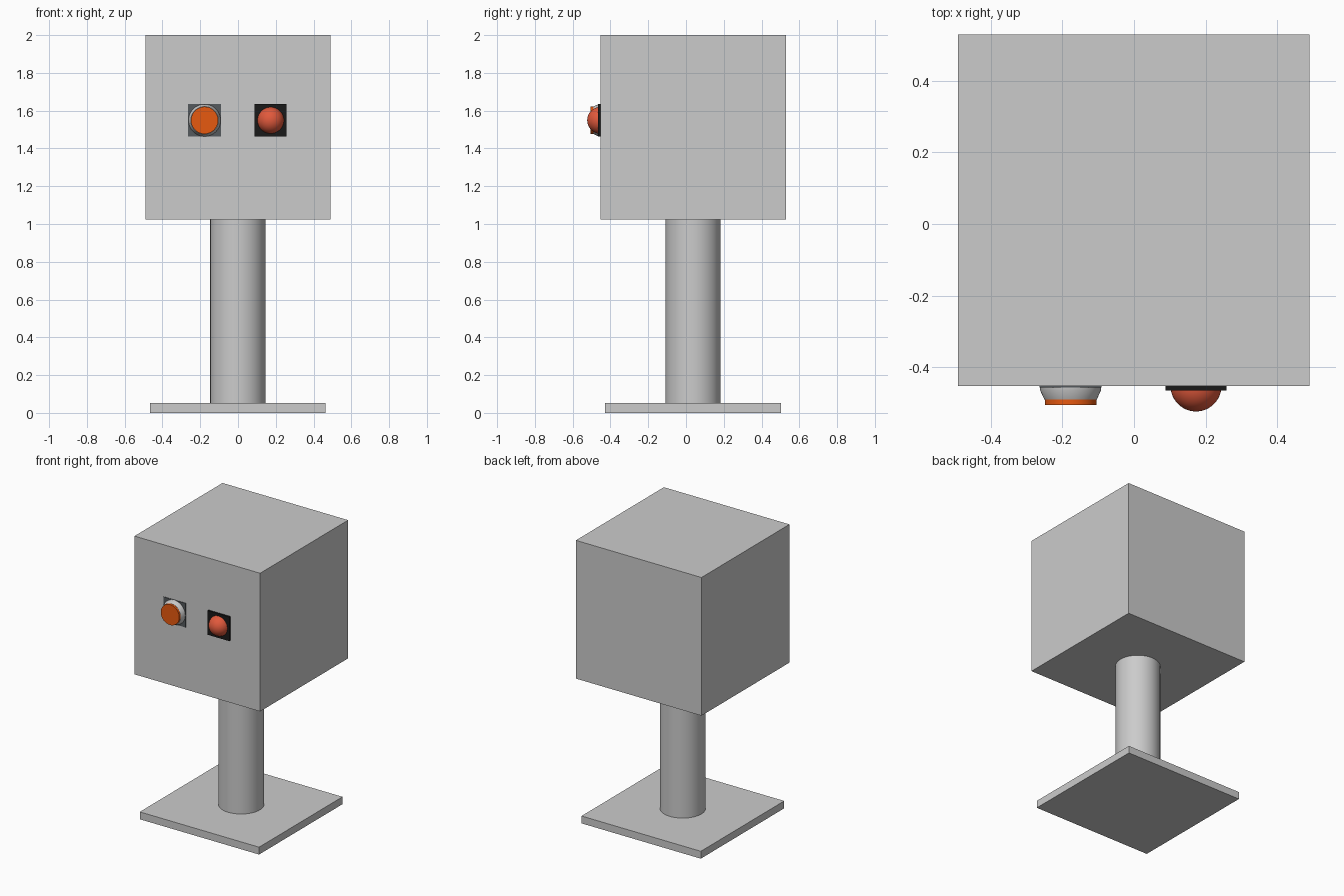
import bpy, bmesh, math
from mathutils import Matrix

if "Cube" in bpy.data.objects:
    bpy.data.objects.remove(bpy.data.objects["Cube"])


def material(name, rgb):
    m = bpy.data.materials.new(name)
    m.diffuse_color = (*rgb, 1)
    m.use_nodes = True
    m.node_tree.nodes["Principled BSDF"].inputs["Base Color"].default_value = m.diffuse_color
    return m


def box(name, x, y, z, mat=None):
    """Box spanning the given (min, max) ranges."""
    spans = (x, y, z)
    bpy.ops.mesh.primitive_cube_add(size=1, location=[sum(s) / 2 for s in spans])
    ob = bpy.context.object
    ob.name = name
    ob.scale = [s[1] - s[0] for s in spans]
    bpy.ops.object.transform_apply(location=False, rotation=False, scale=True)
    if mat:
        ob.data.materials.append(mat)
    return ob


def turned(name, profile, location, mat=None, forward=False, segments=64):
    """Solid of revolution from (radius, height) points; forward points it to -y."""
    bm = bmesh.new()
    verts = [bm.verts.new((r, 0, h)) for r, h in profile]
    edges = [bm.edges.new(pair) for pair in zip(verts, verts[1:])]
    bmesh.ops.spin(bm, geom=verts + edges, axis=(0, 0, 1), cent=(0, 0, 0),
                   angle=math.tau, steps=segments, use_duplicate=False)
    bmesh.ops.remove_doubles(bm, verts=bm.verts, dist=1e-5)
    bmesh.ops.recalc_face_normals(bm, faces=bm.faces)
    if forward:
        bm.transform(Matrix.Rotation(math.pi / 2, 4, 'X'))
    mesh = bpy.data.meshes.new(name)
    bm.to_mesh(mesh)
    bm.free()
    ob = bpy.data.objects.new(name, mesh)
    bpy.context.collection.objects.link(ob)
    ob.location = location
    if mat:
        mesh.materials.append(mat)
    bpy.ops.object.select_all(action='DESELECT')
    ob.select_set(True)
    bpy.context.view_layer.objects.active = ob
    bpy.ops.object.shade_smooth_by_angle(angle=math.radians(30))
    return ob


black = material("black", (0.01, 0.01, 0.01))
dark_grey = material("dark_grey", (0.09, 0.1, 0.11))
orange = material("orange", (0.8, 0.1, 0.005))
red = material("lamp_red", (0.75, 0.1, 0.045))

FRONT = -0.452   # front face of the housing
CTRL_Z = 1.549   # height of both controls

# Stand and housing
box("base_plate", (-0.467, 0.464), (-0.428, 0.502), (0, 0.052))
turned("pole", [(0, 0.05), (0.146, 0.05), (0.146, 1.03), (0, 1.03)], (-0.001, 0.037, 0))
box("housing", (-0.491, 0.489), (FRONT, 0.529), (1.025, 2.0))

# Push button: square plate, tapered collar, flat cap
bx = -0.177
box("button_plate", (bx - 0.087, bx + 0.087), (FRONT - 0.004, FRONT + 0.01),
    (CTRL_Z - 0.085, CTRL_Z + 0.085), dark_grey)
turned("button_collar", [(0, 0), (0.085, 0), (0.085, 0.012), (0.073, 0.038), (0, 0.038)],
       (bx, FRONT, CTRL_Z), forward=True)
turned("button_cap", [(0, 0.03), (0.072, 0.03), (0.072, 0.053), (0, 0.053)],
       (bx, FRONT, CTRL_Z), orange, forward=True)

# Lamp: square plate and domed lens
lx = 0.173
box("lamp_plate", (lx - 0.085, lx + 0.085), (FRONT - 0.013, FRONT + 0.01),
    (CTRL_Z - 0.085, CTRL_Z + 0.085), black)
dome = [(0.071 * math.cos(i * math.pi / 32), 0.071 * math.sin(i * math.pi / 32))
        for i in range(16)] + [(0, 0.071)]
turned("lamp_lens", [(0, 0)] + dome, (lx, FRONT, CTRL_Z), red, forward=True)
